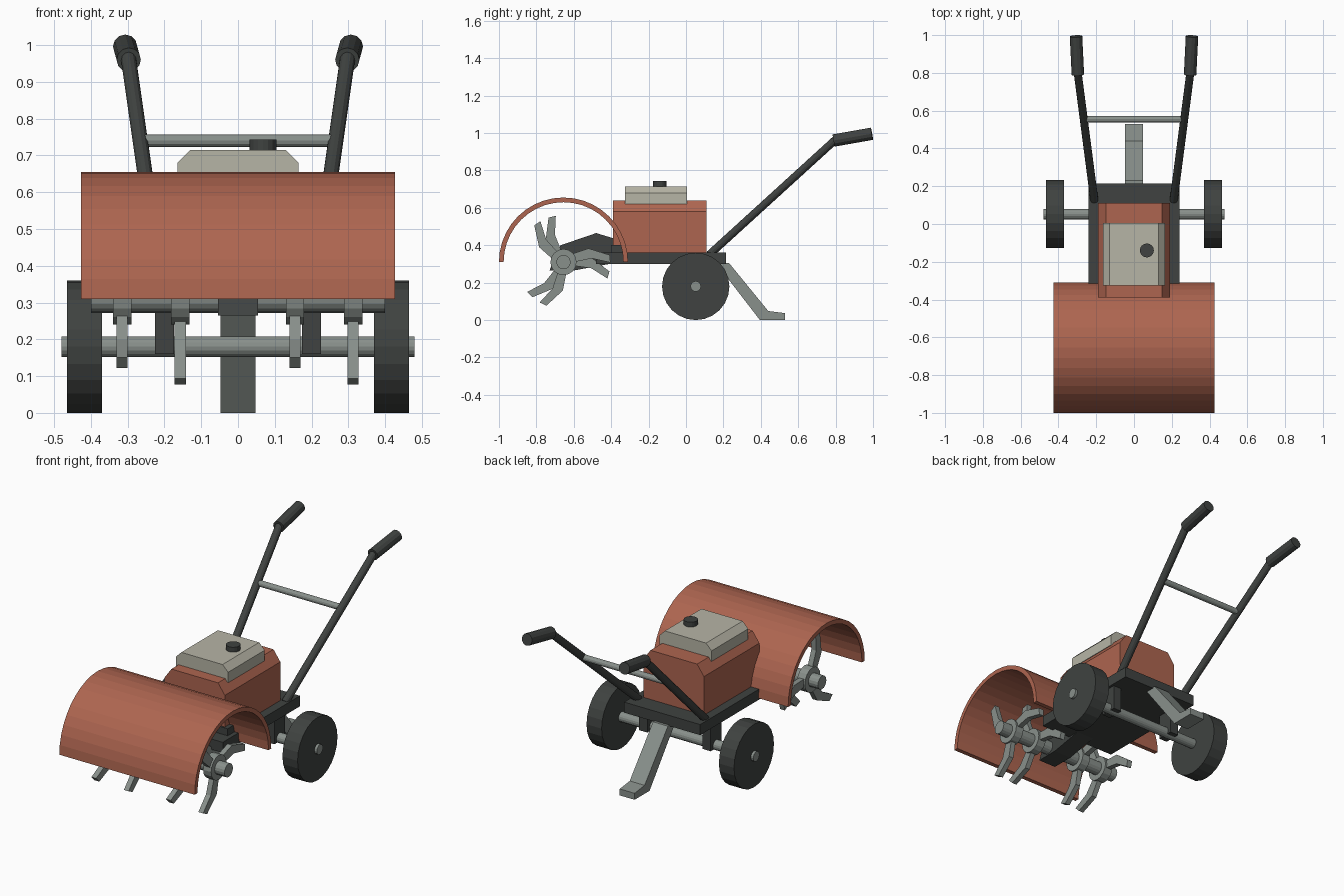
import bpy, bmesh
from math import sin, cos, pi, radians
from mathutils import Vector

if "Cube" in bpy.data.objects:
    bpy.data.objects.remove(bpy.data.objects["Cube"])


def material(name, r, g, b):
    m = bpy.data.materials.new(name)
    m.diffuse_color = (r, g, b, 1)
    m.use_nodes = True
    m.node_tree.nodes["Principled BSDF"].inputs["Base Color"].default_value = m.diffuse_color
    return m


PAINT = material("red_paint", 0.42, 0.13, 0.08)
BEIGE = material("beige_tank", 0.47, 0.46, 0.38)
DARK = material("dark_metal", 0.05, 0.055, 0.052)
STEEL = material("steel", 0.25, 0.28, 0.26)


def finish(name, bm, mat):
    bmesh.ops.recalc_face_normals(bm, faces=bm.faces)
    me = bpy.data.meshes.new(name)
    bm.to_mesh(me)
    bm.free()
    me.materials.append(mat)
    ob = bpy.data.objects.new(name, me)
    bpy.context.collection.objects.link(ob)
    return ob


def add_prism(bm, profile, axis, lo, hi):
    """Extrude a (y, z) profile along x, or an (x, z) profile along y."""
    def place(p, t):
        return (t, p[0], p[1]) if axis == 'x' else (p[0], t, p[1])
    a = [bm.verts.new(place(p, lo)) for p in profile]
    b = [bm.verts.new(place(p, hi)) for p in profile]
    bm.faces.new(a)
    bm.faces.new(b[::-1])
    n = len(a)
    for i in range(n):
        bm.faces.new((a[i], a[(i + 1) % n], b[(i + 1) % n], b[i]))


def prism(name, profile, axis, lo, hi, mat):
    bm = bmesh.new()
    add_prism(bm, profile, axis, lo, hi)
    return finish(name, bm, mat)


def box(name, x0, x1, y0, y1, z0, z1, mat):
    return prism(name, [(y0, z0), (y1, z0), (y1, z1), (y0, z1)], 'x', x0, x1, mat)


def rod(name, p, q, r, mat, sides=16):
    p, q = Vector(p), Vector(q)
    bm = bmesh.new()
    bmesh.ops.create_cone(bm, cap_ends=True, segments=sides, radius1=r, radius2=r, depth=(q - p).length)
    rot = (q - p).to_track_quat('Z', 'Y').to_matrix().to_4x4()
    bm.transform(rot)
    bmesh.ops.translate(bm, vec=(p + q) / 2, verts=bm.verts)
    return finish(name, bm, mat)


def chamfered(w, top, z0, z1, z2):
    return [(-w, z0), (w, z0), (w, z1), (top, z2), (-top, z2), (-w, z1)]


# tine hood: half-round shell
CY, CZ = -0.655, 0.31
def arc(r, n=20):
    return [(CY + r * cos(pi * i / n), CZ + r * sin(pi * i / n)) for i in range(n + 1)]
prism("tine_hood", arc(0.345) + arc(0.32)[::-1], 'x', -0.427, 0.427, PAINT)

# chassis, hood bracket and drive case
box("chassis_plate", -0.24, 0.24, -0.48, 0.215, 0.30, 0.36, DARK)
box("hood_bracket", -0.215, 0.215, -0.40, -0.325, 0.36, 0.40, DARK)
prism("drive_case", [(-0.73, 0.265), (-0.60, 0.265), (-0.30, 0.32), (-0.30, 0.41),
                     (-0.48, 0.465), (-0.67, 0.40)], 'x', -0.055, 0.055, DARK)

# engine, fuel tank and cap
prism("engine_body", chamfered(0.19, 0.147, 0.36, 0.58, 0.64), 'y', -0.39, 0.11, PAINT)
prism("fuel_tank", chamfered(0.165, 0.13, 0.62, 0.68, 0.715), 'y', -0.325, 0.005, BEIGE)
rod("fuel_cap", (0.068, -0.14, 0.71), (0.068, -0.14, 0.743), 0.037, DARK)

# axle, wheels, brackets and handles
rod("wheel_axle", (-0.48, 0.052, 0.18), (0.48, 0.052, 0.18), 0.028, STEEL)
for s, side in ((-1, "left"), (1, "right")):
    rod(side + "_wheel", (s * 0.37, 0.052, 0.18), (s * 0.465, 0.052, 0.18), 0.18, DARK, 24)
    box(side + "_axle_bracket", s * 0.2 - 0.026, s * 0.2 + 0.026, 0.005, 0.10, 0.16, 0.31, DARK)
    rod(side + "_handle", (s * 0.21, 0.125, 0.35), (s * 0.298, 0.80, 0.965), 0.021, DARK, 12)
    rod(side + "_grip", (s * 0.297, 0.79, 0.96), (s * 0.307, 0.994, 0.996), 0.033, DARK, 12)
rod("handle_crossbar", (-0.265, 0.555, 0.74), (0.265, 0.555, 0.74), 0.017, STEEL, 12)

# rear drag stand
prism("drag_stand", [(0.16, 0.305), (0.395, 0.0), (0.53, 0.0), (0.53, 0.037), (0.44, 0.048),
                     (0.23, 0.305)], 'x', -0.047, 0.047, STEEL)

# tine shaft with hubs and bent tines
rod("tine_shaft", (-0.40, CY, CZ), (0.40, CY, CZ), 0.038, STEEL)
STATIONS = [(0.04, 22, 0.022), (0.15, 14, 0.028), (0.25, 0, 0.02)]  # radius, angle, half width
for n, (x, phase) in enumerate(((-0.315, 344), (-0.157, 4), (0.155, 344), (0.313, 4))):
    rod(f"tine_hub_{n + 1}", (x - 0.025, CY, CZ), (x + 0.025, CY, CZ), 0.07, STEEL)
    bm = bmesh.new()
    for k in range(3):
        left, right = [], []
        for r, a, w in STATIONS:
            t = radians(phase + 120 * k + a)
            y, z = CY + r * cos(t), CZ + r * sin(t)
            left.append((y - w * sin(t), z + w * cos(t)))
            right.append((y + w * sin(t), z - w * cos(t)))
        add_prism(bm, left + right[::-1], 'x', x - 0.015, x + 0.015)
    finish(f"tine_set_{n + 1}", bm, STEEL)
